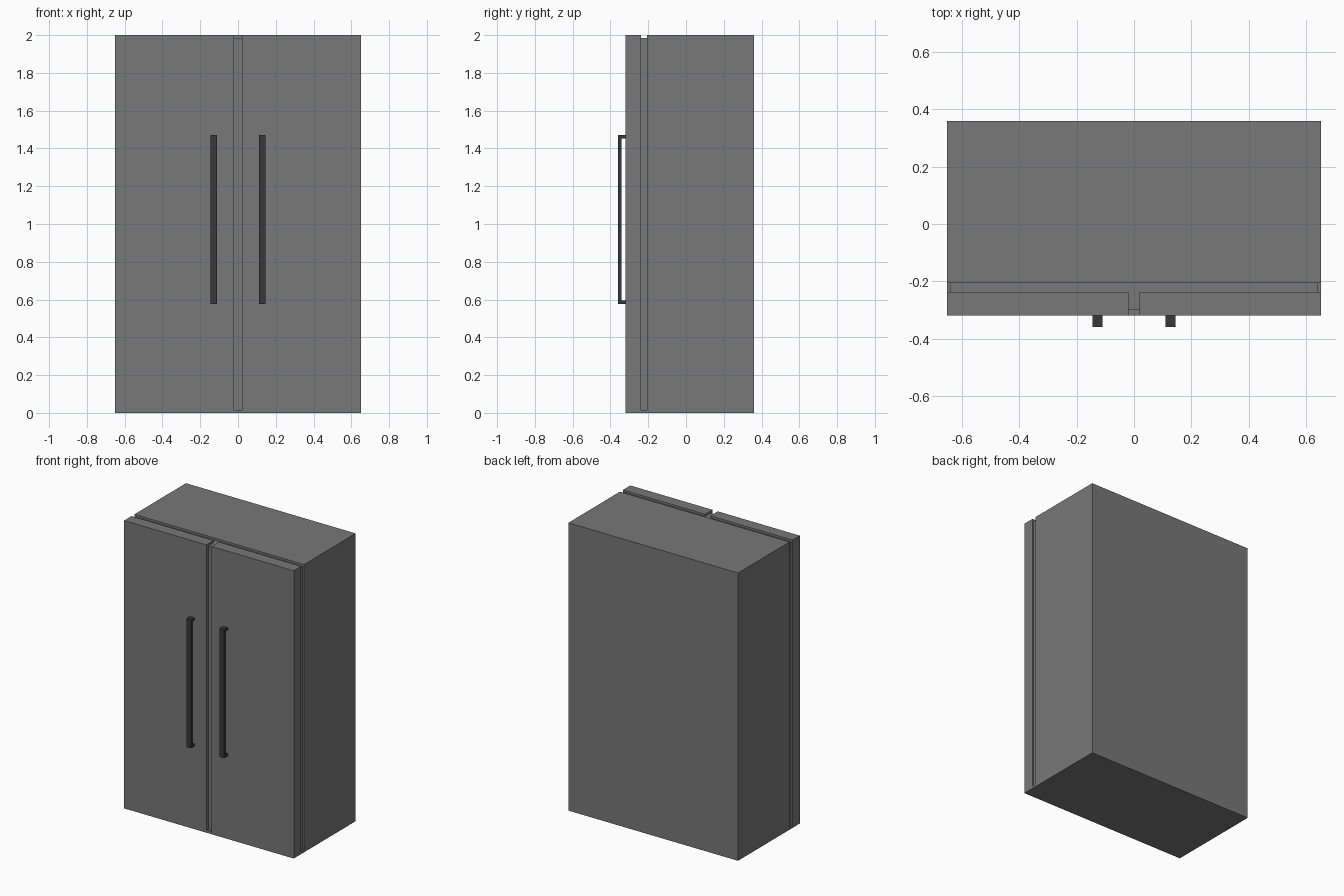
import bpy, bmesh

if "Cube" in bpy.data.objects:
    bpy.data.objects.remove(bpy.data.objects["Cube"])


def colour(name, value):
    mat = bpy.data.materials.new(name)
    mat.diffuse_color = (value, value, value, 1)
    mat.use_nodes = True
    mat.node_tree.nodes["Principled BSDF"].inputs["Base Color"].default_value = mat.diffuse_color
    return mat


grey = colour("body_grey", 0.188)
dark = colour("handle_dark", 0.04)


def prism(name, profile, lo, hi, axis="z", mat=grey):
    """Extrude a 2D profile: (x, y) along z, or (y, z) along x."""
    bm = bmesh.new()
    place = (lambda a, b: (a, b, lo)) if axis == "z" else (lambda a, b: (lo, a, b))
    face = bm.faces.new([bm.verts.new(place(a, b)) for a, b in profile])
    ext = bmesh.ops.extrude_face_region(bm, geom=[face])
    verts = [v for v in ext["geom"] if isinstance(v, bmesh.types.BMVert)]
    step = (0, 0, hi - lo) if axis == "z" else (hi - lo, 0, 0)
    bmesh.ops.translate(bm, verts=verts, vec=step)
    bmesh.ops.recalc_face_normals(bm, faces=bm.faces)
    mesh = bpy.data.meshes.new(name)
    bm.to_mesh(mesh)
    bm.free()
    mesh.materials.append(mat)
    obj = bpy.data.objects.new(name, mesh)
    bpy.context.collection.objects.link(obj)
    return obj


def rect(x0, x1, y0, y1):
    return [(x0, y0), (x1, y0), (x1, y1), (x0, y1)]


W, BACK, FRONT = 0.652, 0.36, -0.319  # half width, rear and door faces
BASE = 0.002
BODY_Y, DOOR_Y = -0.206, -0.238       # cabinet front and door back


def tee(half_width, front):
    """T outline filling the gaps behind and between the doors."""
    return [(-half_width, BODY_Y), (-half_width, DOOR_Y), (-0.02, DOOR_Y),
            (-0.02, front), (0.02, front), (0.02, DOOR_Y),
            (half_width, DOOR_Y), (half_width, BODY_Y)]


# Cabinet on a thin base sheet
prism("base_sheet", rect(-W, W, FRONT, BACK), 0, BASE)
prism("cabinet", rect(-W, W, BODY_Y, BACK), BASE, 2)

# Sill closing the bottom of the gaps, and the recessed seal above it
prism("gap_sill", tee(W, FRONT), BASE, 0.015)
prism("door_seal", tee(0.642, -0.298), 0.015, 1.985)

# Doors with bracket-shaped bar handles
outer, inner, low, high, t = -0.36, -0.342, 0.577, 1.47, 0.018
handle = [(FRONT, low), (outer, low), (outer, high), (FRONT, high),
          (FRONT, high - t), (inner, high - t), (inner, low + t), (FRONT, low + t)]
for side, s in (("left", -1), ("right", 1)):
    x0, x1 = sorted((0.02 * s, W * s))
    prism(side + "_door", rect(x0, x1, FRONT, DOOR_Y), BASE, 2)
    h0, h1 = sorted((0.11 * s, 0.145 * s))
    prism(side + "_handle", handle, h0, h1, axis="x", mat=dark)
